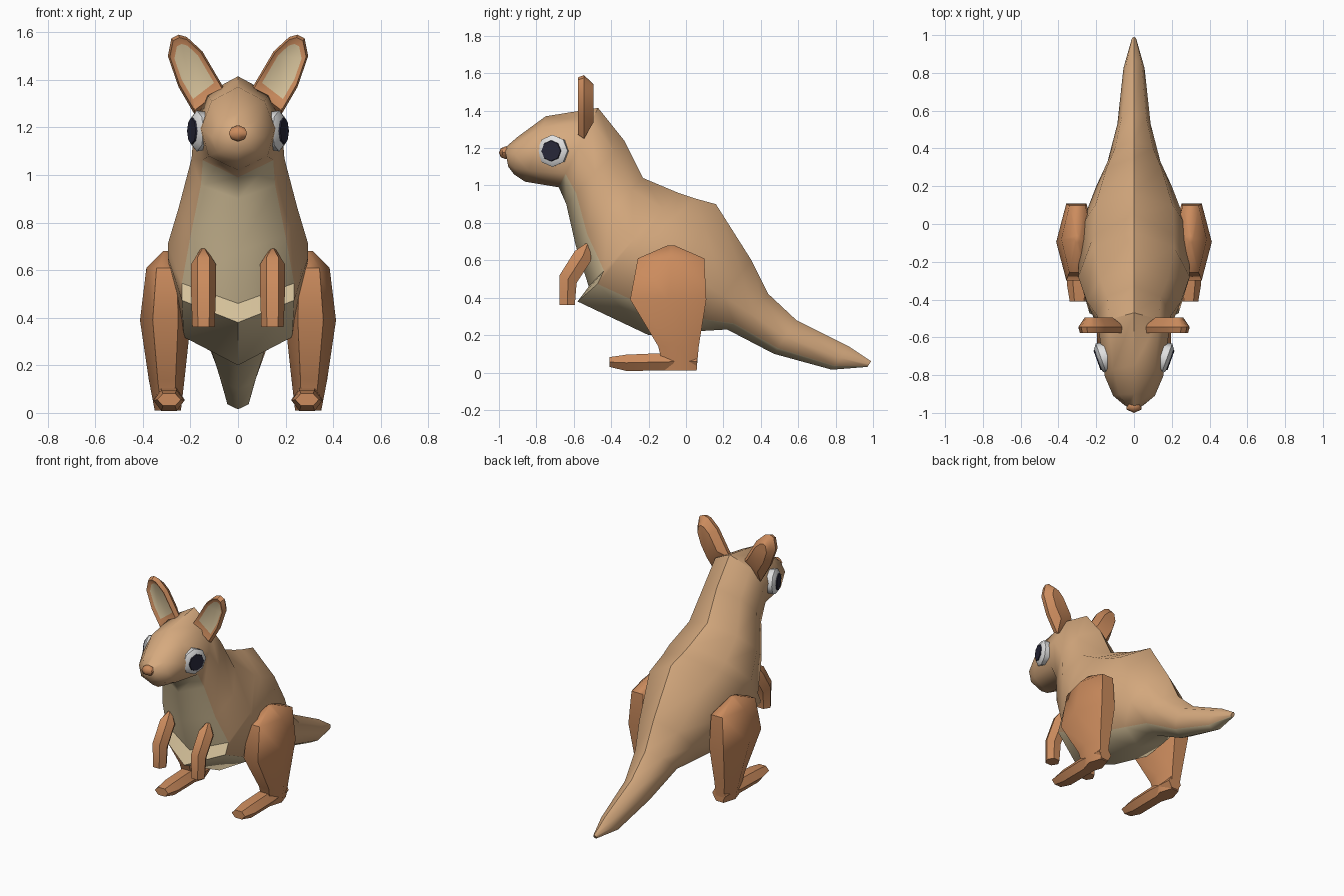
import bpy, bmesh
from math import sin, cos, pi, radians
from mathutils import Vector, Matrix

cube = bpy.data.objects.get("Cube")
if cube:
    bpy.data.objects.remove(cube, do_unlink=True)


def material(name, rgb):
    m = bpy.data.materials.new(name)
    m.use_nodes = True
    m.diffuse_color = (*rgb, 1)
    m.node_tree.nodes["Principled BSDF"].inputs["Base Color"].default_value = (*rgb, 1)
    return m


TAN = material("tan fur", (0.67, 0.40, 0.21))
RUST = material("rust fur", (0.60, 0.26, 0.11))
CREAM = material("cream fur", (0.66, 0.53, 0.32))
WHITE = material("eye white", (0.75, 0.75, 0.75))
DARK = material("pupil", (0.02, 0.02, 0.04))


def finish(bm, name, mats, angle=45):
    bmesh.ops.recalc_face_normals(bm, faces=bm.faces)
    mesh = bpy.data.meshes.new(name)
    bm.to_mesh(mesh)
    bm.free()
    for m in mats:
        mesh.materials.append(m)
    ob = bpy.data.objects.new(name, mesh)
    bpy.context.collection.objects.link(ob)
    bpy.ops.object.select_all(action='DESELECT')
    ob.select_set(True)
    bpy.context.view_layer.objects.active = ob
    bpy.ops.object.shade_smooth_by_angle(angle=radians(angle))
    return ob


def loft(rings, pale=lambda ring, side: False):
    """Skin a list of point rings and cap both ends."""
    bm = bmesh.new()
    loops = [[bm.verts.new(p) for p in r] for r in rings]
    n = len(loops[0])
    for i, (a, b) in enumerate(zip(loops, loops[1:])):
        for j in range(n):
            k = (j + 1) % n
            f = bm.faces.new((a[j], a[k], b[k], b[j]))
            f.material_index = int(pale(i, j))
    bm.faces.new(loops[0])
    bm.faces.new(loops[-1])
    return bm


def oval(center, u, v, n=6):
    c, u, v = Vector(center), Vector(u), Vector(v)
    return [c + u * cos(2 * pi * k / n) + v * sin(2 * pi * k / n) for k in range(n)]


# Body, head and tail: top (y, z), bottom (y, z), half width
spine = [
    ((-0.97, 1.20), (-0.95, 1.10), 0.05),
    ((-0.90, 1.26), (-0.92, 1.06), 0.11),
    ((-0.75, 1.37), (-0.86, 1.02), 0.155),
    ((-0.47, 1.415), (-0.68, 0.99), 0.185),
    ((-0.33, 1.24), (-0.64, 0.90), 0.195),
    ((-0.23, 1.04), (-0.59, 0.68), 0.25),
    ((-0.04, 0.96), (-0.52, 0.46), 0.295),
    ((0.05, 0.93), (-0.58, 0.38), 0.295),
    ((0.16, 0.90), (-0.20, 0.20), 0.285),
    ((0.35, 0.60), (0.05, 0.22), 0.20),
    ((0.44, 0.42), (0.22, 0.23), 0.14),
    ((0.59, 0.28), (0.47, 0.10), 0.088),
    ((0.87, 0.14), (0.78, 0.015), 0.056),
    ((0.99, 0.06), (0.97, 0.03), 0.012),
]
# Cross-section: side factor, fraction from top to bottom
section = [(0, 0), (0.72, 0.17), (1, 0.5), (0.8, 0.83),
           (0, 1), (-0.8, 0.83), (-1, 0.5), (-0.72, 0.17)]
rings = []
for top, bottom, w in spine:
    t, b = Vector((0, *top)), Vector((0, *bottom))
    rings.append([t.lerp(b, f) + Vector((s * w, 0, 0)) for s, f in section])
finish(loft(rings, lambda i, j: i >= 3 and j in (3, 4)), "body", [TAN, CREAM], 50)

# Nose
bm = bmesh.new()
bmesh.ops.create_uvsphere(bm, u_segments=6, v_segments=4, radius=1)
bmesh.ops.transform(bm, verts=bm.verts, matrix=Matrix.Translation((0, -0.965, 1.175))
                    @ Matrix.Diagonal((0.045, 0.035, 0.034, 1)))
finish(bm, "nose", [RUST])

ear_outline = [(0.05, 1.35), (0.15, 1.52), (0.215, 1.58), (0.25, 1.59),
               (0.28, 1.575), (0.295, 1.50), (0.25, 1.37), (0.18, 1.25)]

for s, side in ((1, "left"), (-1, "right")):
    # Thigh and shin: x, y, z, x radius, y radius
    leg = [(0.30, -0.08, 0.68, 0.015, 0.02), (0.30, -0.08, 0.61, 0.085, 0.205),
           (0.305, -0.095, 0.39, 0.107, 0.235), (0.30, -0.04, 0.14, 0.075, 0.125),
           (0.295, -0.03, 0.01, 0.055, 0.10)]
    finish(loft([oval((s * x, y, z), (rx, 0, 0), (0, ry, 0)) for x, y, z, rx, ry in leg]),
           side + "_hind_leg", [RUST])

    # Foot: y, centre z, x radius, z radius
    foot = [(0.06, 0.06, 0.05, 0.05), (-0.12, 0.057, 0.065, 0.054),
            (-0.32, 0.052, 0.065, 0.05), (-0.41, 0.056, 0.05, 0.03)]
    finish(loft([oval((s * 0.29, y, z), (rx, 0, 0), (0, 0, rz)) for y, z, rx, rz in foot]),
           side + "_foot", [RUST])

    # Arm: y, z, x radius, y radius, slope of the section
    arm = [(-0.525, 0.69, 0.012, 0.012, 0), (-0.55, 0.625, 0.052, 0.05, 0.03),
           (-0.63, 0.50, 0.052, 0.052, 0.025), (-0.635, 0.36, 0.047, 0.047, 0)]
    finish(loft([oval((s * 0.145, y, z), (rx, 0, 0), (0, ry, -k)) for y, z, rx, ry, k in arm]),
           side + "_arm", [RUST])

    # Ear: domed back, flat rim, cream inset
    mid = sum((Vector(p) for p in ear_outline), Vector((0, 0))) / len(ear_outline)
    layers = []
    for y, scale in ((-0.565, 0.68), (-0.578, 0.9), (-0.545, 1), (-0.495, 0.6)):
        pts = [mid + (Vector(p) - mid) * scale for p in ear_outline]
        layers.append([(s * p.x, y, p.y) for p in pts])
    bm = loft(layers)
    bm.faces.ensure_lookup_table()
    bm.faces[-2].material_index = 1
    finish(bm, side + "_ear", [RUST, CREAM], 40)

    # Eye: faceted disc and a thin pupil plate
    out = Vector((s * 0.94, -0.34, 0))
    across, up = Vector((0.34, s * 0.94, 0)), Vector((0, 0, 1))
    center = Vector((s * 0.162, -0.71, 1.185))

    def disc(d, r):
        return oval(center + out * d, across * r, up * r, 8)

    finish(loft([disc(-0.03, 0.08), disc(0.012, 0.086), disc(0.03, 0.062)]),
           side + "_eye", [WHITE])
    finish(loft([disc(0.029, 0.057), disc(0.036, 0.054)]), side + "_pupil", [DARK])
